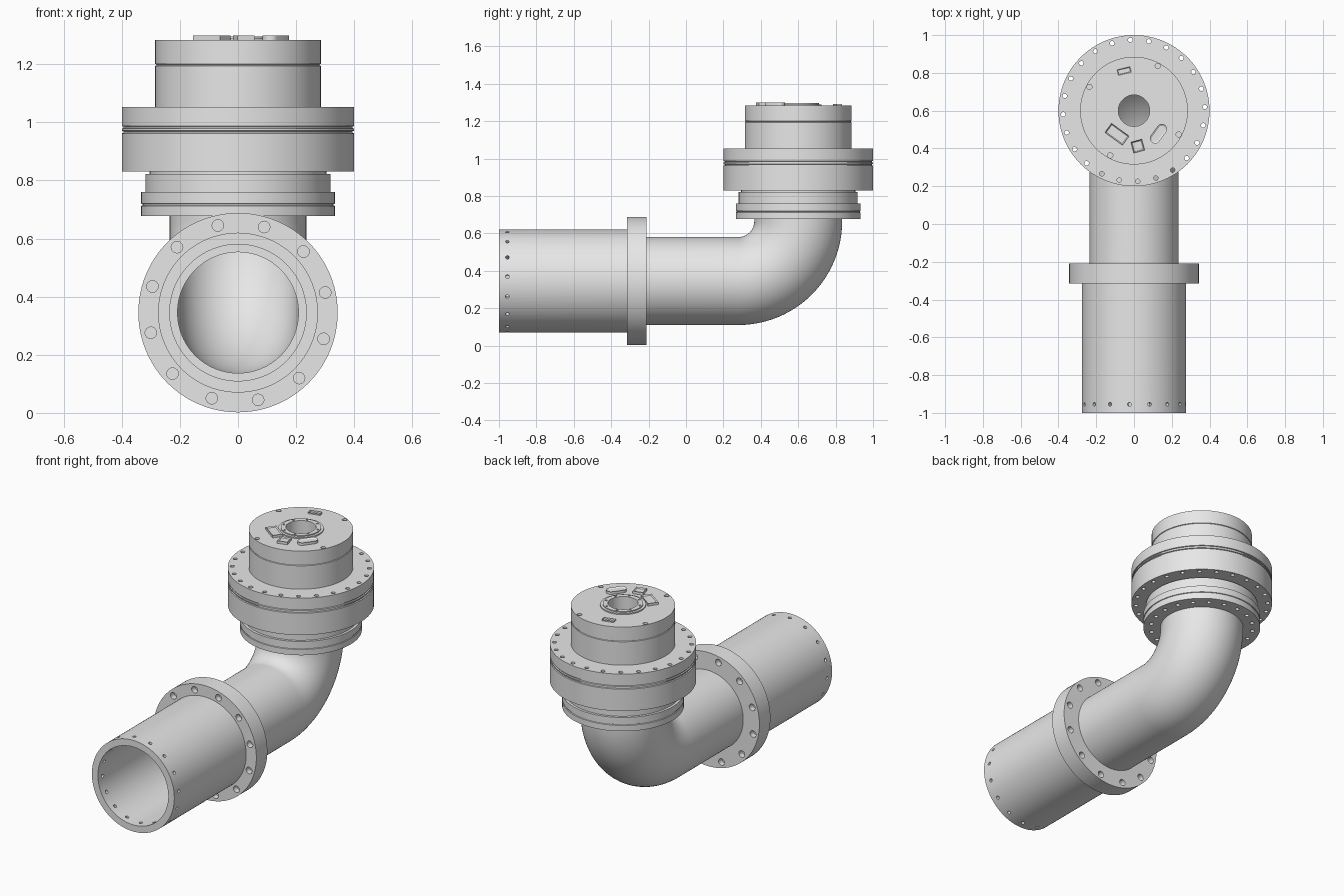
import bpy, bmesh
from math import sin, cos, pi, radians
from mathutils import Matrix, Vector

cube = bpy.data.objects.get("Cube")
if cube:
    bpy.data.objects.remove(cube)

SEG = 96
AXIS_Z = 0.345      # height of the horizontal pipe axis
AXIS_Y = 0.6        # position of the vertical column axis

metal = bpy.data.materials.new("plain_grey_metal")
metal.use_nodes = True
grey = (0.8, 0.8, 0.8, 1)
metal.diffuse_color = grey
metal.node_tree.nodes["Principled BSDF"].inputs["Base Color"].default_value = grey


def finish(name, bm):
    bmesh.ops.recalc_face_normals(bm, faces=bm.faces[:])
    mesh = bpy.data.meshes.new(name)
    bm.to_mesh(mesh)
    bm.free()
    mesh.materials.append(metal)
    obj = bpy.data.objects.new(name, mesh)
    bpy.context.collection.objects.link(obj)
    return obj


def activate(obj):
    bpy.ops.object.select_all(action='DESELECT')
    obj.select_set(True)
    bpy.context.view_layer.objects.active = obj


def smooth(obj):
    activate(obj)
    bpy.ops.object.shade_smooth_by_angle(angle=radians(30))


def skin(name, sections):
    """Join circles (centre, tilt, radius) into a closed hollow solid."""
    bm = bmesh.new()
    rings = []
    for centre, tilt, r in sections:
        rot = Matrix.Rotation(tilt, 3, 'X')
        rings.append([bm.verts.new(Vector(centre) + rot @ Vector(
            (r * cos(2 * pi * i / SEG), r * sin(2 * pi * i / SEG), 0)))
            for i in range(SEG)])
    for k, a in enumerate(rings):
        b = rings[(k + 1) % len(rings)]
        for i in range(SEG):
            j = (i + 1) % SEG
            bm.faces.new((a[i], a[j], b[j], b[i]))
    return finish(name, bm)


def upright(name, profile):
    return skin(name, [((0, AXIS_Y, z), 0, r) for r, z in profile])


def lying(name, profile):
    return skin(name, [((0, y, AXIS_Z), -pi / 2, r) for r, y in profile])


def drill(obj, holes):
    """Cut cylinders given as (matrix, radius, length)."""
    bm = bmesh.new()
    for matrix, r, length in holes:
        bmesh.ops.create_cone(bm, cap_ends=True, segments=16, radius1=r,
                              radius2=r, depth=length, matrix=matrix)
    cutter = finish("hole_cutter", bm)
    cutter.hide_render = True
    mod = obj.modifiers.new("holes", 'BOOLEAN')
    mod.operation = 'DIFFERENCE'
    mod.solver = 'EXACT'
    mod.object = cutter
    activate(obj)
    bpy.ops.object.modifier_apply(modifier=mod.name)
    bpy.data.objects.remove(cutter)


def column_holes(count, start, circle, z, r, length):
    return [(Matrix.Translation((circle * cos(a), AXIS_Y + circle * sin(a), z)), r, length)
            for a in (radians(start) + 2 * pi * i / count for i in range(count))]


def pipe_holes(count, start, circle, y, r, length, radial=False):
    holes = []
    for i in range(count):
        a = radians(start) + 2 * pi * i / count
        turn = Matrix.Rotation(pi / 2 - a, 4, 'Y') if radial else Matrix.Rotation(pi / 2, 4, 'X')
        place = Matrix.Translation((circle * cos(a), y, AXIS_Z + circle * sin(a)))
        holes.append((place @ turn, r, length))
    return holes


# Horizontal front tube with a row of radial holes near its mouth
tube = lying("front_tube", [(0.275, -1), (0.275, -0.3), (0.22, -0.3 + 0.05),
                            (0.22, -0.28), (0.235, -0.28), (0.235, -1)])
drill(tube, pipe_holes(16, 5, 0.255, -0.955, 0.01, 0.1, True))

# Bolted flange, blind holes on both faces
flange = lying("pipe_flange", [(0.343, -0.315), (0.343, -0.21), (0.225, -0.21), (0.225, -0.26),
                               (0.265, -0.3), (0.265, -0.315)])
drill(flange, pipe_holes(12, 13, 0.308, -0.315, 0.02, 0.07)
      + pipe_holes(12, 13, 0.308, -0.21, 0.02, 0.07))

# Elbow pipe: straight run, quarter bend, short riser
BEND = 0.32
path = [((0, -0.285, AXIS_Z), -pi / 2)]
for i in range(25):
    phi = pi / 2 * i / 24
    path.append(((0, AXIS_Y - BEND + BEND * sin(phi), AXIS_Z + BEND - BEND * cos(phi)),
                 phi - pi / 2))
path.append(((0, AXIS_Y, 0.695), 0))
elbow = skin("elbow_pipe", [(c, t, 0.235) for c, t in path]
             + [(c, t, 0.208) for c, t in reversed(path)])

# Stepped collar at the top of the elbow
collar = upright("lower_collar", [
    (0.222, 0.677), (0.333, 0.677), (0.333, 0.712), (0.329, 0.714), (0.329, 0.718),
    (0.333, 0.72), (0.333, 0.76), (0.318, 0.76), (0.318, 0.822), (0.305, 0.822),
    (0.305, 0.84), (0.083, 0.84), (0.083, 0.7), (0.222, 0.7)])
drill(collar, column_holes(20, 4, 0.29, 0.677, 0.012, 0.06))

# Wide disc with a seam groove and through holes
disc = upright("wide_disc", [
    (0.083, 0.83), (0.4, 0.83), (0.4, 0.962), (0.394, 0.964), (0.394, 0.969), (0.4, 0.971),
    (0.4, 0.978), (0.394, 0.98), (0.394, 0.985), (0.4, 0.987), (0.4, 1.053), (0.083, 1.053)])
drill(disc, column_holes(24, 3, 0.375, 0.94, 0.012, 0.4))

# Cap cylinder with a seam line and four screw holes
cap = upright("cap_cylinder", [
    (0.083, 1.04), (0.285, 1.04), (0.285, 1.194), (0.281, 1.196), (0.281, 1.199),
    (0.285, 1.201), (0.285, 1.283), (0.083, 1.283)])
drill(cap, column_holes(4, 62, 0.268, 1.283, 0.014, 0.05))

# Raised ring around the central bore
ring = upright("bore_ring", [(0.083, 1.27), (0.125, 1.27), (0.125, 1.29), (0.11, 1.29),
                             (0.11, 1.296), (0.083, 1.296)])
drill(ring, column_holes(8, 15, 0.098, 1.296, 0.006, 0.012))

for part in (tube, flange, elbow, collar, disc, cap, ring):
    smooth(part)


# Small connectors on the cap
def block(name, x, y, size, angle, top, rim=0.008, round_ends=False):
    bm = bmesh.new()
    bmesh.ops.create_cube(bm, size=1, matrix=Matrix.Diagonal((*size, top - 1.27, 1)))
    if round_ends:
        edges = [e for e in bm.edges if abs(e.verts[0].co.z - e.verts[1].co.z) > 0.01]
        bmesh.ops.bevel(bm, geom=edges, offset=min(size) * 0.48, segments=6,
                        profile=0.5, affect='EDGES')
    # Shallow recess in the top
    bm.normal_update()
    lid = [f for f in bm.faces if f.normal.z > 0.9]
    bmesh.ops.inset_region(bm, faces=lid, thickness=rim)
    bmesh.ops.translate(bm, verts=list({v for f in lid for v in f.verts}), vec=(0, 0, -0.006))
    bm.transform(Matrix.Translation((x, y, (top + 1.27) / 2))
                 @ Matrix.Rotation(radians(angle), 4, 'Z'))
    smooth(finish(name, bm))


block("wide_connector", -0.09, 0.475, (0.115, 0.06), -36, 1.298)
block("square_connector", 0.02, 0.412, (0.06, 0.06), 15, 1.299)
block("oval_connector", 0.13, 0.478, (0.055, 0.115), -36, 1.299, 0.01, True)
block("small_tag", -0.052, 0.81, (0.07, 0.03), 14, 1.291, 0.005)
